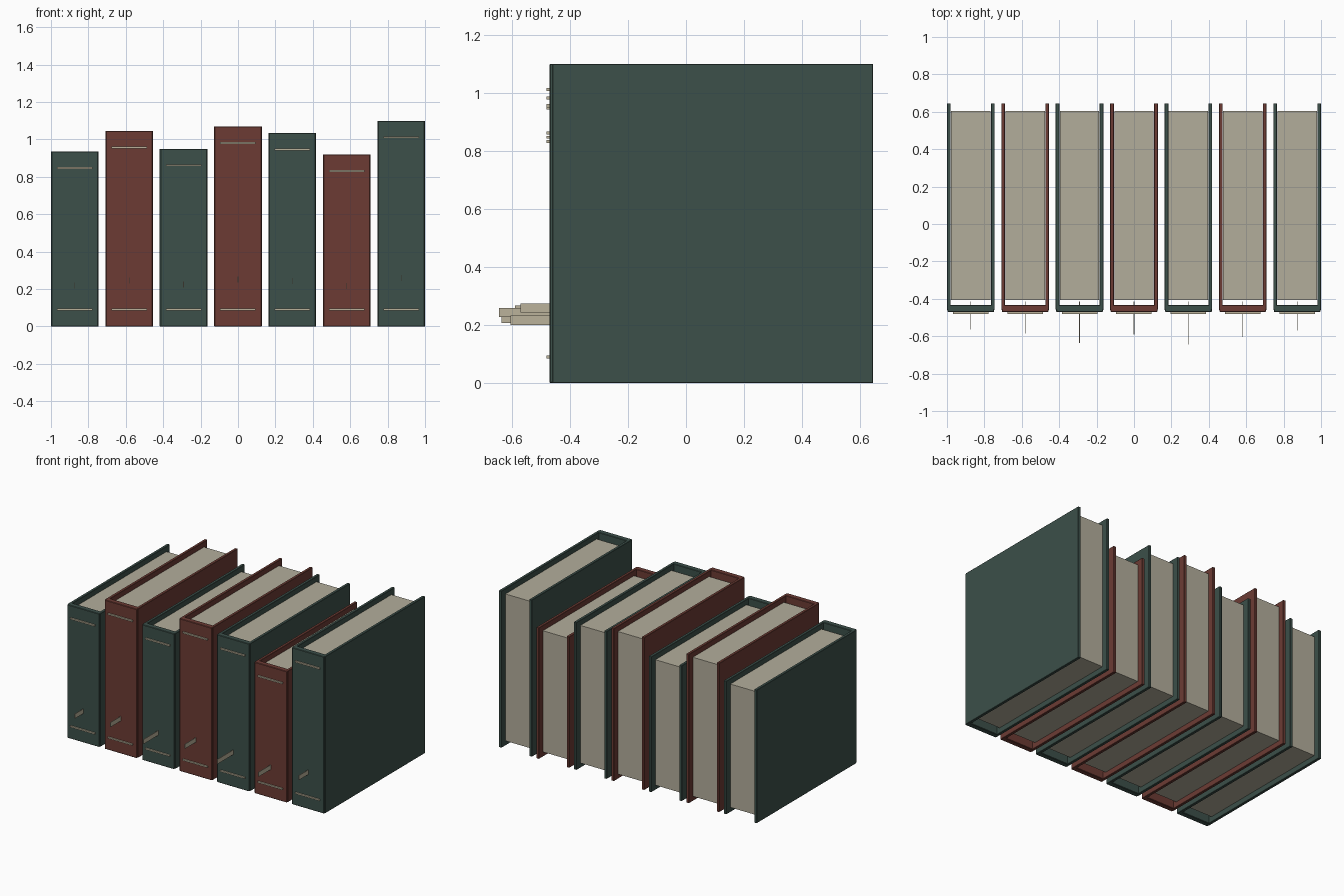
import bpy

if "Cube" in bpy.data.objects:
    bpy.data.objects.remove(bpy.data.objects["Cube"])


def material(name, rgb):
    m = bpy.data.materials.new(name)
    m.diffuse_color = (*rgb, 1)
    m.use_nodes = True
    m.node_tree.nodes["Principled BSDF"].inputs["Base Color"].default_value = m.diffuse_color
    return m


GREEN = material("green_cloth", (0.045, 0.08, 0.068))
RED = material("red_cloth", (0.15, 0.044, 0.034))
PAPER = material("paper", (0.45, 0.42, 0.33))
GILT = material("gilt", (0.5, 0.45, 0.33))


def box(name, x, y, z, mat, bevel=0):
    """Axis-aligned box from (min, max) pairs."""
    bpy.ops.mesh.primitive_cube_add(size=1, location=[sum(p) / 2 for p in (x, y, z)])
    ob = bpy.context.object
    ob.name = name
    ob.scale = [p[1] - p[0] for p in (x, y, z)]
    bpy.ops.object.transform_apply(location=False, rotation=False, scale=True)
    ob.data.materials.append(mat)
    if bevel:
        mod = ob.modifiers.new("edge", 'BEVEL')
        mod.width = bevel
        mod.segments = 1
    return ob


HALF = 0.1275      # half thickness of a book
BOARD = 0.02       # cover board thickness
BACK = 0.645       # fore edge of the boards
SPINE = -0.47      # front of the spine
INSET = 0.035      # page block recess at top and bottom

heights = [0.935, 1.045, 0.95, 1.07, 1.035, 0.92, 1.10]
tab_fronts = [-0.565, -0.585, -0.635, -0.59, -0.645, -0.605, -0.57]

for i, (h, tab) in enumerate(zip(heights, tab_fronts)):
    cx = -0.8725 + i * 0.2908
    cloth = RED if i % 2 else GREEN
    # cover boards
    for side, s in (("left", -1), ("right", 1)):
        xs = sorted((cx + s * HALF, cx + s * (HALF - BOARD)))
        box(f"{side}_cover_{i}", xs, (-0.46, BACK), (0, h), cloth, 0.002)
    # spine
    box(f"spine_{i}", (cx - 0.125, cx + 0.125), (SPINE, -0.433), (0, h), cloth, 0.003)
    # page block
    box(f"pages_{i}", (cx - 0.105, cx + 0.105), (-0.405, 0.605), (INSET, h - INSET), PAPER)
    # raised spine bands
    for name, z in (("lower", 0.09), ("upper", h - 0.088)):
        box(f"{name}_band_{i}", (cx - 0.095, cx + 0.095), (-0.48, -0.465),
            (z - 0.005, z + 0.005), GILT)
    # plain blank title tab standing out of the spine
    z = 0.235 * h
    box(f"title_tab_{i}", (cx - 0.002, cx + 0.002), (tab, -0.415),
        (z - 0.016, z + 0.016), GILT)
